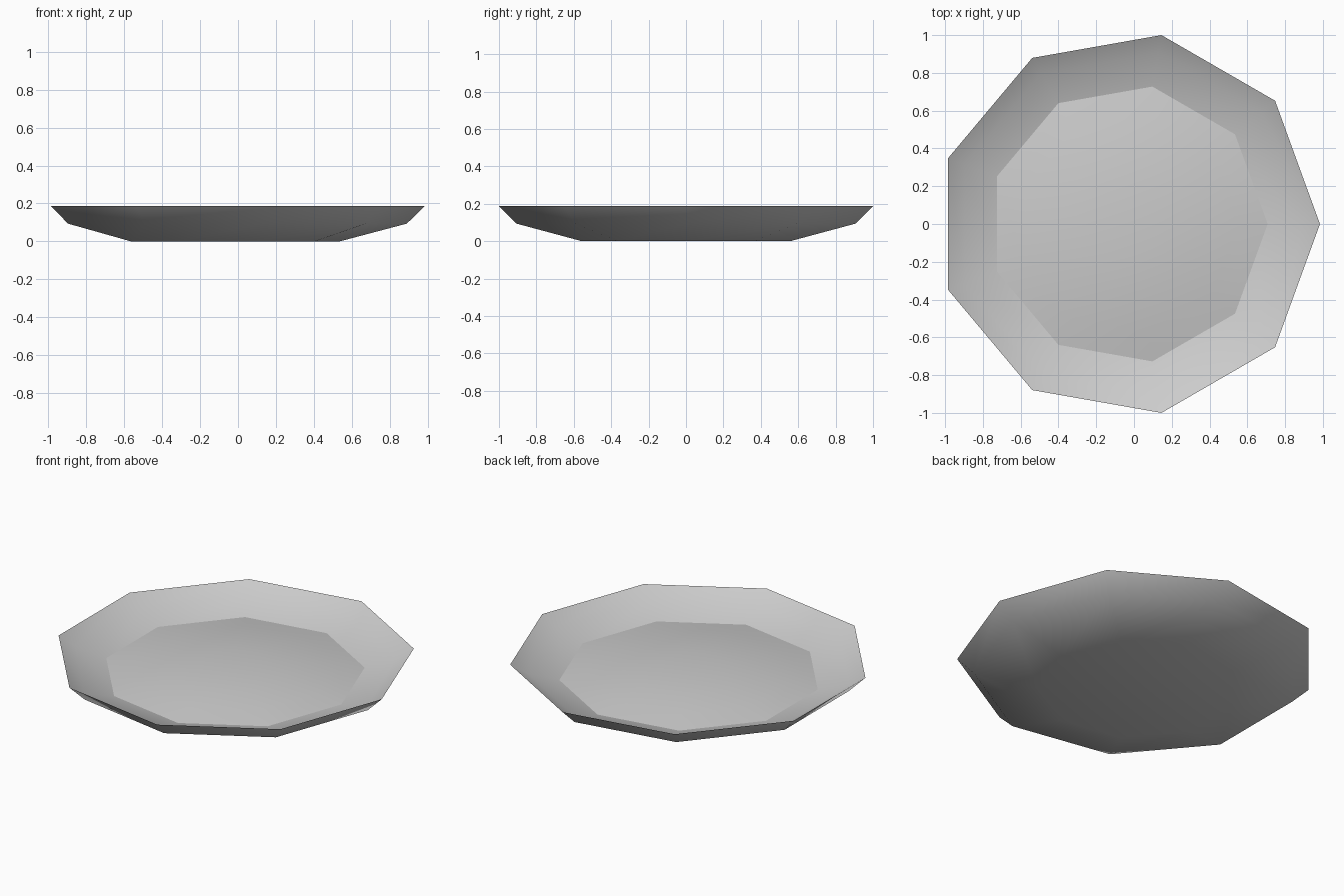
import bpy
import math

if "Cube" in bpy.data.objects:
    bpy.data.objects.remove(bpy.data.objects["Cube"], do_unlink=True)

SIDES = 9
CENTRE_X = -0.031

grey = bpy.data.materials.new("light_grey")
grey.use_nodes = True
colour = (0.6, 0.6, 0.6, 1)
grey.diffuse_color = colour
grey.node_tree.nodes["Principled BSDF"].inputs["Base Color"].default_value = colour


def lathe(name, profile, cap_ring, flip_cap):
    """Sweep (radius, z) rings into a nine-sided shell, capping one ring."""
    verts = [(CENTRE_X + r * math.cos(math.tau * i / SIDES),
              r * math.sin(math.tau * i / SIDES), z)
             for r, z in profile for i in range(SIDES)]
    faces = []
    for k in range(len(profile) - 1):
        for i in range(SIDES):
            j = (i + 1) % SIDES
            a, b = k * SIDES, (k + 1) * SIDES
            faces.append((a + i, a + j, b + j, b + i))
    cap = [cap_ring * SIDES + i for i in range(SIDES)]
    faces.append(cap[::-1] if flip_cap else cap)
    mesh = bpy.data.meshes.new(name)
    mesh.from_pydata(verts, [], faces)
    mesh.materials.append(grey)
    obj = bpy.data.objects.new(name, mesh)
    bpy.context.collection.objects.link(obj)
    bpy.ops.object.select_all(action="DESELECT")
    obj.select_set(True)
    bpy.context.view_layer.objects.active = obj
    bpy.ops.object.shade_smooth_by_angle(angle=math.radians(70))


# Plate body: underside, outer wall, sharp lip and curved inner rim
lathe("plate_body", [(0.565, 0.0), (0.92, 0.094), (1.0154, 0.187),
                     (0.92, 0.13), (0.70, 0.07)], 0, True)

# Plate centre: low dome whose edge is tucked under the inner rim
dome = [(r, 0.08 + 0.07 * (1 - (r / 0.745) ** 2)) for r in (0.77, 0.58, 0.38, 0.18)]
lathe("plate_centre", dome, len(dome) - 1, False)
